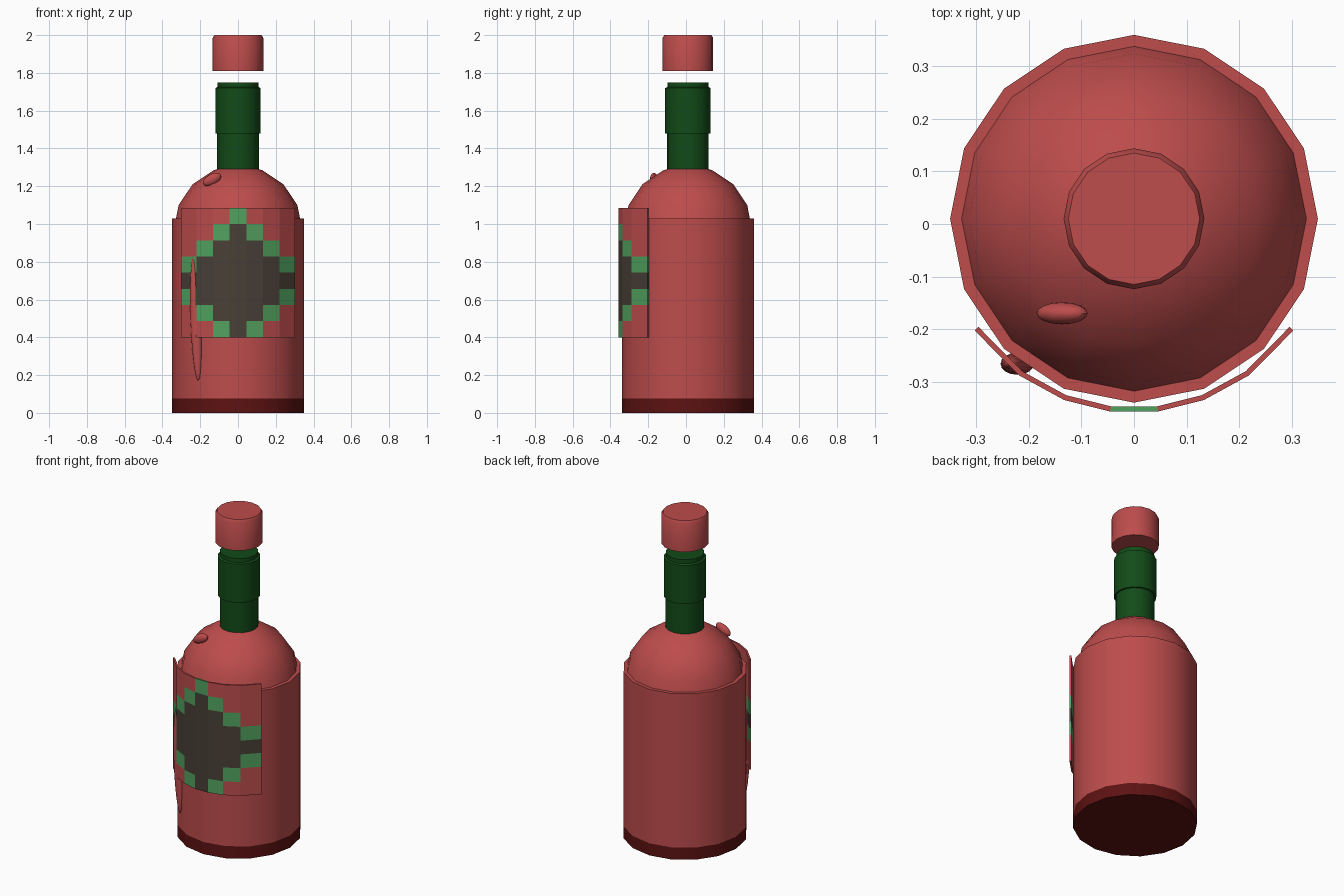
import bpy, bmesh, math
from mathutils import Matrix, Vector

cube = bpy.data.objects.get("Cube")
if cube:
    bpy.data.objects.remove(cube, do_unlink=True)

SIDES = 16
AXIS_Y = 0.01


def material(name, rgb):
    m = bpy.data.materials.new(name)
    m.use_nodes = True
    m.diffuse_color = (*rgb, 1)
    m.node_tree.nodes["Principled BSDF"].inputs["Base Color"].default_value = (*rgb, 1)
    return m


red = material("wax red", (0.51, 0.072, 0.072))
dark_red = material("dark red", (0.11, 0.006, 0.006))
bottle_green = material("bottle green", (0.006, 0.07, 0.009))
leaf_green = material("leaf green", (0.084, 0.36, 0.115))
charcoal = material("charcoal brown", (0.066, 0.05, 0.038))


def finish(name, bm, mats, smooth=True):
    bmesh.ops.recalc_face_normals(bm, faces=bm.faces)
    mesh = bpy.data.meshes.new(name)
    for f in bm.faces:
        f.smooth = smooth
    bm.to_mesh(mesh)
    bm.free()
    if smooth:
        mesh.set_sharp_from_angle(angle=math.radians(35))
    for m in mats:
        mesh.materials.append(m)
    obj = bpy.data.objects.new(name, mesh)
    bpy.context.collection.objects.link(obj)
    return obj


def lathe(name, profile, mat):
    """Turn a (radius, height) profile and close both ends."""
    bm = bmesh.new()
    rings = []
    for r, z in profile:
        angles = [math.tau * i / SIDES for i in range(SIDES)]
        rings.append([bm.verts.new((r * math.cos(a), AXIS_Y + r * math.sin(a), z))
                      for a in angles])
    for low, high in zip(rings, rings[1:]):
        for i in range(SIDES):
            j = (i + 1) % SIDES
            bm.faces.new((low[i], low[j], high[j], high[i]))
    bm.faces.new(rings[0])
    bm.faces.new(rings[-1])
    return finish(name, bm, [mat])


def drip(name, center, radii, tilt):
    bm = bmesh.new()
    place = (Matrix.Translation(center) @ Matrix.Rotation(math.radians(tilt), 4, 'Y')
             @ Matrix.Diagonal((*radii, 1)))
    bmesh.ops.create_uvsphere(bm, u_segments=16, v_segments=12, radius=1, matrix=place)
    return finish(name, bm, [red])


# Bottle body
lathe("base_band", [(0.35, 0), (0.35, 0.075)], dark_red)
lathe("body", [(0.35, 0.075), (0.35, 1.03)], red)
dome = [(0.34 * math.cos(t), 0.97 + 0.34 * math.sin(t))
        for t in (math.radians(22.5 * k) for k in range(4))]
lathe("shoulder_dome", dome + [(0.06, 1.305)], red)

# Neck with raised collar, and the floating cap
lathe("neck", [(0.11, 1.2), (0.11, 1.48), (0.12, 1.48), (0.12, 1.72),
               (0.108, 1.725), (0.108, 1.75)], bottle_green)
lathe("cap", [(0.134, 1.81), (0.134, 1.985), (0.125, 2.0)], red)

# Curved label of square tiles, with a stepped diamond
half = [(0.045, -0.357), (0.133, -0.335), (0.219, -0.288), (0.303, -0.203)]
outer = [Vector((-x, y)) for x, y in reversed(half)] + [Vector(p) for p in half]
inner = []
for i, p in enumerate(outer):
    along = outer[min(i + 1, 7)] - outer[max(i - 1, 0)]
    inner.append(p + Vector((-along.y, along.x)).normalized() * 0.01)

ROWS, BOTTOM, TOP = 8, 0.4, 1.085
step = (TOP - BOTTOM) / ROWS
bm = bmesh.new()
grid = [[[bm.verts.new((p.x, p.y, BOTTOM + r * step)) for p in line]
         for r in range(ROWS + 1)] for line in (outer, inner)]
front, back = grid


def tile_face(verts, col, row):
    d = abs(col - 3) + abs(row - 3)
    bm.faces.new(verts).material_index = 2 if d < 4 else 1 if d == 4 else 0


for row in range(ROWS):
    for col in range(7):
        for g in grid:
            tile_face((g[row][col], g[row][col + 1], g[row + 1][col + 1], g[row + 1][col]), col, row)
    for edge, col in ((0, 0), (7, 6)):
        tile_face((front[row][edge], front[row + 1][edge],
                   back[row + 1][edge], back[row][edge]), col, row)
for col in range(7):
    for edge, row in ((0, 0), (ROWS, ROWS - 1)):
        tile_face((front[edge][col], front[edge][col + 1],
                   back[edge][col + 1], back[edge][col]), col, row)
finish("label", bm, [red, leaf_green, charcoal], smooth=False)

# Wax drips
drip("long_drip", (-0.222, -0.266, 0.5), (0.03, 0.021, 0.33), -2)
drip("shoulder_drip", (-0.137, -0.17, 1.236), (0.053, 0.021, 0.028), -28)
